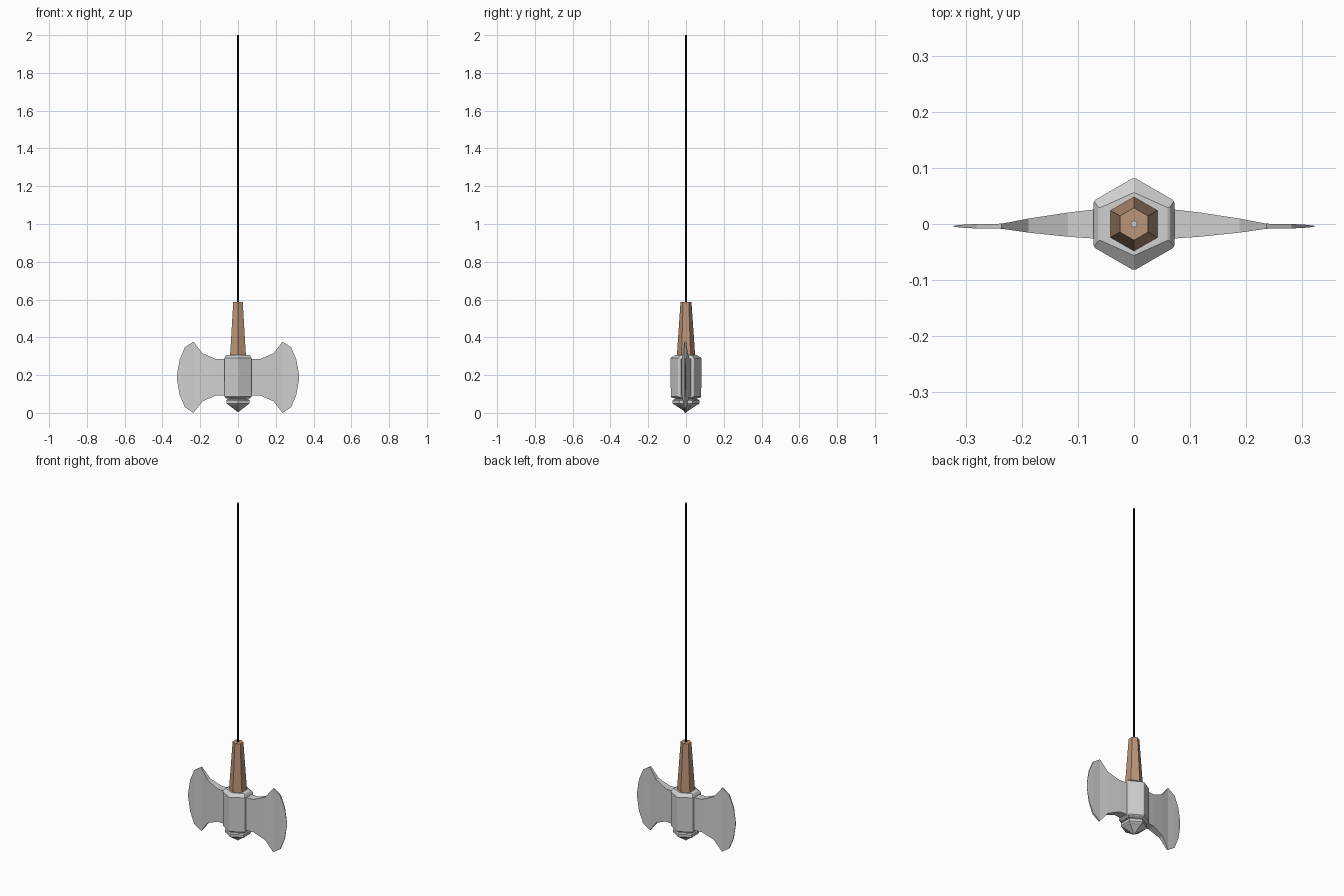
import bpy, bmesh, math

if "Cube" in bpy.data.objects:
    bpy.data.objects.remove(bpy.data.objects["Cube"])


def material(name, rgb):
    m = bpy.data.materials.new(name)
    m.diffuse_color = (*rgb, 1)
    m.use_nodes = True
    m.node_tree.nodes["Principled BSDF"].inputs["Base Color"].default_value = m.diffuse_color
    return m


STEEL = material("steel grey", (0.63, 0.63, 0.63))
WOOD = material("brown wood", (0.50, 0.30, 0.19))
BLACK = material("black", (0.003, 0.003, 0.003))


def finish(name, bm, mat):
    bmesh.ops.recalc_face_normals(bm, faces=bm.faces)
    mesh = bpy.data.meshes.new(name)
    bm.to_mesh(mesh)
    bm.free()
    mesh.materials.append(mat)
    ob = bpy.data.objects.new(name, mesh)
    bpy.context.collection.objects.link(ob)
    return ob


def bridge(bm, rings):
    """Skin a list of closed rings of vertices and cap both ends."""
    n = len(rings[0])
    for a, b in zip(rings, rings[1:]):
        for i in range(n):
            j = (i + 1) % n
            bm.faces.new((a[i], a[j], b[j], b[i]))
    bm.faces.new(rings[0])
    bm.faces.new(rings[-1])


def prism(name, profile, mat, sides=6):
    """Stacked polygon rings (radius, z, optional y squash), corners on the y axis."""
    bm = bmesh.new()
    rings = []
    for r, z, *squash in profile:
        sy = squash[0] if squash else 1
        angles = [math.pi / 2 + 2 * math.pi * i / sides for i in range(sides)]
        rings.append([bm.verts.new((r * math.cos(a), sy * r * math.sin(a), z)) for a in angles])
    bridge(bm, rings)
    return finish(name, bm, mat)


# black hanging rod with a steel end face, and tapered wooden grip
rod = prism("hanging_rod", [(0.006, 0.57), (0.006, 2.0)], BLACK, sides=8)
rod.data.materials.append(STEEL)
for face in rod.data.polygons:
    face.material_index = 1 if face.normal.z > 0.5 else 0
prism("handle", [(0.049, 0.295), (0.029, 0.587)], WOOD)

# hexagonal hub with chamfered rims, steeper at the sides, and softened corners
hub = prism("axe_hub", [(0.072, 0.076, 0.8), (0.082, 0.084), (0.083, 0.290),
                        (0.072, 0.307, 0.78)], STEEL)
bevel = hub.modifiers.new("soft corners", "BEVEL")
bevel.width = 0.003
bevel.segments = 1
bevel.limit_method = "ANGLE"
bevel.angle_limit = math.radians(55)

# pointed pommel below the hub
prism("pommel", [(0.056, 0.09), (0.056, 0.073), (0.065, 0.072), (0.071, 0.066),
                 (0.071, 0.051), (0.062, 0.043), (0.055, 0.040), (0.001, 0.004)], STEEL)

# one blade as cross-sections (x, half height, half thickness), used on both sides
MID_Z, MID_Y = 0.1885, -0.004
SECTIONS = [(0.05, 0.098, 0.027), (0.07, 0.097, 0.026), (0.118, 0.097, 0.0215),
            (0.188, 0.127, 0.0125), (0.236, 0.1885, 0.0045), (0.281, 0.159, 0.004),
            (0.309, 0.093, 0.0025), (0.323, 0.012, 0.0005)]
for label, side in (("left_blade", -1), ("right_blade", 1)):
    bm = bmesh.new()
    rings = []
    for x, h, t in SECTIONS:
        y0 = MID_Y * min(1, max(0, (x - 0.07) / 0.166))
        rings.append([bm.verts.new((side * x, y0 + sy * t, MID_Z + sz * h))
                      for sy, sz in ((-1, -1), (1, -1), (1, 1), (-1, 1))])
    bridge(bm, rings)
    finish(label, bm, STEEL)
